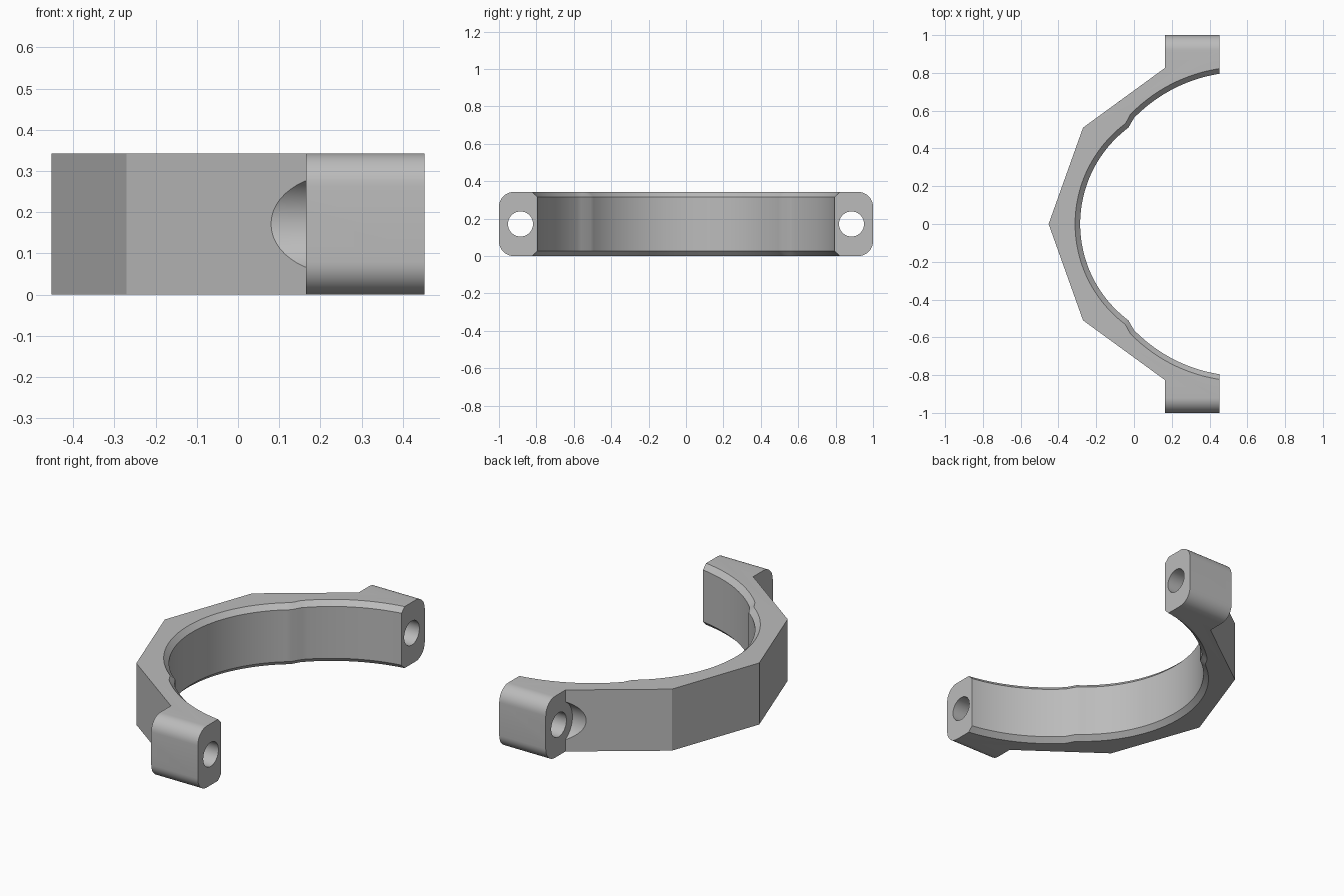
import bpy
import bmesh
import math

cube = bpy.data.objects.get("Cube")
if cube:
    bpy.data.objects.remove(cube, do_unlink=True)

HEIGHT = 0.343
MID_Z = HEIGHT / 2
CHAMFER = 0.027
LUG_X = 0.165
END_X = 0.452


def loft(name, rings):
    """Closed solid through a stack of equal-length rings."""
    bm = bmesh.new()
    loops = [[bm.verts.new(p) for p in ring] for ring in rings]
    n = len(loops[0])
    for a, b in zip(loops, loops[1:]):
        for i in range(n):
            j = (i + 1) % n
            bm.faces.new((a[i], a[j], b[j], b[i]))
    bm.faces.new(loops[0])
    bm.faces.new(loops[-1])
    bmesh.ops.recalc_face_normals(bm, faces=bm.faces)
    mesh = bpy.data.meshes.new(name)
    bm.to_mesh(mesh)
    bm.free()
    obj = bpy.data.objects.new(name, mesh)
    bpy.context.collection.objects.link(obj)
    return obj


def arc(cx, radius, start, end, steps):
    angles = [start + (end - start) * i / steps for i in range(steps + 1)]
    return [(cx + radius * math.cos(a), radius * math.sin(a)) for a in angles]


def bore_ring(z, offset):
    """Inner outline: a tight middle arc stepping out to wider end arcs."""
    wide_start = math.atan2(0.562, -0.577)
    wide_end = math.acos(-0.09)
    mid_end = math.atan2(0.51, -0.382)
    half = arc(0.577, 0.805 + offset, wide_end, wide_start, 20)
    half += arc(0.352, 0.637 + offset, mid_end, math.pi, 24)
    full = half + [(x, -y) for x, y in reversed(half[:-1])]
    return [(x, y, z) for x, y in full]


def x_cylinder(name, y, radius, x0, x1, sides=48):
    circle = [(radius * math.cos(i * math.tau / sides), radius * math.sin(i * math.tau / sides))
              for i in range(sides)]
    return loft(name, [[(x, y + c, MID_Z + s) for c, s in circle] for x in (x0, x1)])


# Faceted half clamp with a square lug at each end
half = [(END_X, 1), (LUG_X, 1), (LUG_X, 0.827), (-0.27, 0.51)]
outline = half + [(-END_X, 0)] + [(x, -y) for x, y in reversed(half)]
body = loft("clamp_half", [[(x, y, z) for x, y in outline] for z in (0, HEIGHT)])

# Rounded outer corners on the lugs
bm = bmesh.new()
bm.from_mesh(body.data)
corners = [e for e in bm.edges
           if all(abs(v.co.y) > 0.99 for v in e.verts)
           and abs(e.verts[0].co.z - e.verts[1].co.z) < 0.01
           and e.verts[0].co.y * e.verts[1].co.y > 0]
bmesh.ops.bevel(bm, geom=corners, offset=0.08, segments=10, profile=0.5, affect='EDGES')
bm.to_mesh(body.data)
bm.free()

# Chamfered bore, bolt holes and bolt head recesses
cutters = [loft("bore_cutter", [
    bore_ring(-CHAMFER, 2 * CHAMFER),
    bore_ring(CHAMFER, 0),
    bore_ring(HEIGHT - CHAMFER, 0),
    bore_ring(HEIGHT + CHAMFER, 2 * CHAMFER)])]
for side in (-1, 1):
    cutters.append(x_cylinder("recess_cutter", side * 0.885, 0.12, -0.1, LUG_X))
    cutters.append(x_cylinder("hole_cutter", side * 0.885, 0.067, 0.05, 0.6))

bpy.ops.object.select_all(action='DESELECT')
bpy.context.view_layer.objects.active = body
body.select_set(True)
for cutter in cutters:
    cutter.hide_render = True
    mod = body.modifiers.new("cut", 'BOOLEAN')
    mod.operation = 'DIFFERENCE'
    mod.solver = 'EXACT'
    mod.object = cutter
    bpy.ops.object.modifier_apply(modifier=mod.name)
for cutter in cutters:
    bpy.data.objects.remove(cutter, do_unlink=True)

# Plain grey finish
grey = bpy.data.materials.new("grey")
grey.use_nodes = True
colour = (0.5, 0.5, 0.5, 1)
grey.diffuse_color = colour
grey.node_tree.nodes["Principled BSDF"].inputs["Base Color"].default_value = colour
body.data.materials.clear()
body.data.materials.append(grey)

bpy.ops.object.shade_smooth_by_angle(angle=math.radians(30))
